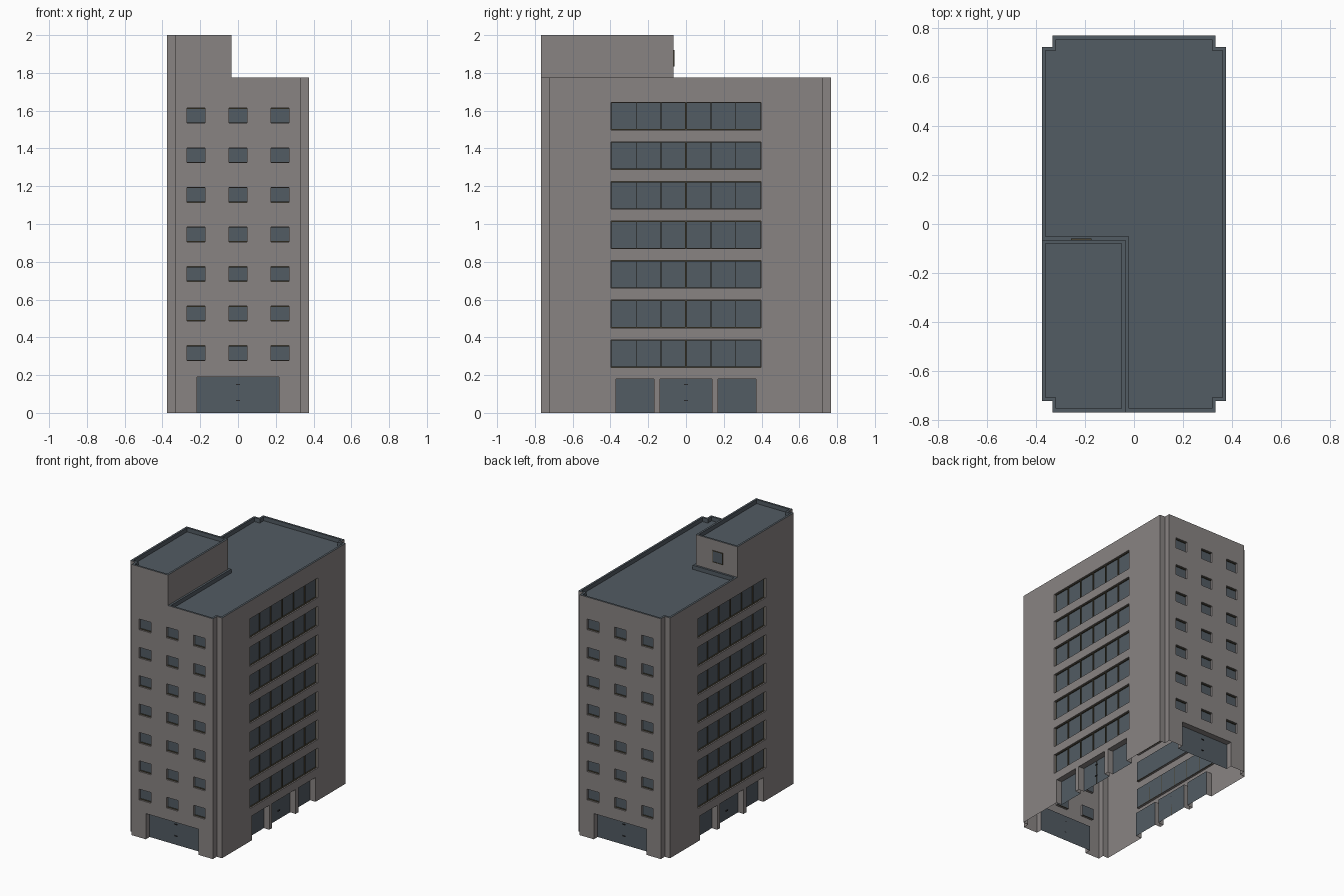
import bpy, bmesh
from mathutils import Vector

if "Cube" in bpy.data.objects:
    bpy.data.objects.remove(bpy.data.objects["Cube"])


def material(name, rgb):
    m = bpy.data.materials.new(name)
    m.diffuse_color = (*rgb, 1)
    m.use_nodes = True
    m.node_tree.nodes["Principled BSDF"].inputs["Base Color"].default_value = m.diffuse_color
    return m


WALL = material("warm_grey_wall", (0.25, 0.23, 0.225))
GLASS = material("blue_grey_glass", (0.085, 0.106, 0.125))
ROOF = material("blue_grey_roof", (0.085, 0.106, 0.125))
FRAME = material("olive_frame", (0.07, 0.06, 0.035))
HANDLE = material("dark_handle", (0.02, 0.02, 0.022))


class Part:
    """Collects quads and boxes, then becomes one object."""

    def __init__(self, name, mat):
        self.name, self.mat, self.bm = name, mat, bmesh.new()

    def face(self, pts):
        self.bm.faces.new([self.bm.verts.new(p) for p in pts])

    def box(self, P, u0, u1, d0, d1, z0, z1):
        c = [self.bm.verts.new(P(u, d, z)) for z in (z0, z1)
             for u, d in ((u0, d0), (u1, d0), (u1, d1), (u0, d1))]
        for f in ((3, 2, 1, 0), (4, 5, 6, 7), (0, 1, 5, 4),
                  (1, 2, 6, 5), (2, 3, 7, 6), (3, 0, 4, 7)):
            self.bm.faces.new([c[i] for i in f])

    def build(self):
        bmesh.ops.remove_doubles(self.bm, verts=self.bm.verts, dist=1e-5)
        me = bpy.data.meshes.new(self.name)
        self.bm.to_mesh(me)
        self.bm.free()
        me.materials.append(self.mat)
        bpy.context.collection.objects.link(bpy.data.objects.new(self.name, me))


walls = Part("outer_walls", WALL)
tower = Part("roof_tower_walls", WALL)
glass = Part("window_glass", GLASS)
doors = Part("door_glass", GLASS)
frames = Part("window_frames", FRAME)
handles = Part("door_handles", HANDLE)
main_roof = Part("main_roof_and_parapet", ROOF)
tower_roof = Part("tower_roof_and_parapet", ROOF)

X, Y, NX, NY = 0.375, 0.768, 0.332, 0.722      # outer size and corner notches
TX, TY = -0.035, -0.065                        # tower edges
H, TH = 1.775, 2.0
FLOORS, PITCH = 7, 0.2095

outline = [(-NX, -Y), (NX, -Y), (NX, -NY), (X, -NY), (X, NY), (NX, NY),
           (NX, Y), (-NX, Y), (-NX, NY), (-X, NY), (-X, -NY), (-NX, -NY)]
tower_outline = [(-NX, -Y), (TX, -Y), (TX, TY), (-X, TY), (-X, -NY), (-NX, -NY)]
roof_outline = [(TX, -Y)] + outline[1:10] + [(-X, TY), (TX, TY)]

# Openings: (kind, u0, u1, z0, z1, recess)
end_openings = [("end_door", -0.216, 0.216, 0, 0.19, 0.045)]
side_openings = [("side_door", a, b, 0, 0.18, 0.045)
                 for a, b in ((-0.37, -0.17), (-0.137, 0.137), (0.17, 0.37))]
for i in range(FLOORS):
    for c in (-0.222, 0, 0.222):
        end_openings.append(("window", c - 0.048, c + 0.048,
                             0.277 + i * PITCH, 0.356 + i * PITCH, 0.018))
    side_openings.append(("strip", -0.396, 0.396,
                          0.241 + i * PITCH, 0.387 + i * PITCH, 0.018))


def mapper(p, q):
    """Local wall coordinates: along, inward, up."""
    p, q = Vector((*p, 0)), Vector((*q, 0))
    d = (q - p).normalized()
    n, mid = Vector((-d.y, d.x, 0)), (p + q) / 2
    return (lambda u, dep, z: mid + d * u + n * dep + Vector((0, 0, z))), (q - p).length


def fill_opening(P, kind, u0, u1, z0, z1, r):
    # Reveals around the recess
    walls.face([P(u0, 0, z0), P(u0, r, z0), P(u0, r, z1), P(u0, 0, z1)])
    walls.face([P(u1, 0, z1), P(u1, r, z1), P(u1, r, z0), P(u1, 0, z0)])
    walls.face([P(u0, r, z1), P(u1, r, z1), P(u1, 0, z1), P(u0, 0, z1)])
    if z0 > 0:
        walls.face([P(u0, 0, z0), P(u1, 0, z0), P(u1, r, z0), P(u0, r, z0)])
    target = doors if "door" in kind else glass
    target.face([P(u0, r, z0), P(u1, r, z0), P(u1, r, z1), P(u0, r, z1)])
    t = 0.004
    if "door" in kind:
        if u0 < 0 < u1:                        # seam and handles on middle doors
            frames.box(P, -0.001, 0.001, r - 0.002, r, 0, z1)
            for z in (0.065, 0.15):
                handles.box(P, -0.01, 0.01, r - 0.006, r, z - 0.003, z + 0.003)
        return
    for z in (z0, z1 - t):                     # head and sill bars
        frames.box(P, u0, u1, r - 0.008, r, z, z + t)
    if kind == "strip":                        # mullions between six panes
        for k in range(7):
            u = u0 + (u1 - u0) * k / 6
            w = 0.004 if k == 3 else 0.002
            frames.box(P, max(u0, u - w), min(u1, u + w), r - 0.008, r, z0 + t, z1 - t)


def wall(p, q):
    P, length = mapper(p, q)
    ops = side_openings if length > 1 else end_openings if length > 0.5 else []
    us = sorted({-length / 2, length / 2} | {v for o in ops for v in o[1:3]})
    zs = sorted({0, H} | {v for o in ops for v in o[3:5]})
    for u0, u1 in zip(us, us[1:]):
        for z0, z1 in zip(zs, zs[1:]):
            u, z = (u0 + u1) / 2, (z0 + z1) / 2
            if not any(o[1] < u < o[2] and o[3] < z < o[4] for o in ops):
                walls.face([P(u0, 0, z0), P(u1, 0, z0), P(u1, 0, z1), P(u0, 0, z1)])
    for o in ops:
        fill_opening(P, *o)


def parapet(part, poly, top, thick=0.015, depth=0.03):
    """Rim, inner face and sunken roof deck of a right-angled outline."""
    n = len(poly)
    pts = [Vector((*p, top)) for p in poly]
    nrm = []
    for i in range(n):
        d = (pts[(i + 1) % n] - pts[i]).normalized()
        nrm.append(Vector((-d.y, d.x, 0)))
    inner = [pts[i] + (nrm[i - 1] + nrm[i]) * thick for i in range(n)]
    low = [p - Vector((0, 0, depth)) for p in inner]
    for i in range(n):
        j = (i + 1) % n
        part.face([pts[i], pts[j], inner[j], inner[i]])
        part.face([inner[i], inner[j], low[j], low[i]])
    part.face(low)


# Main block
for i, p in enumerate(outline):
    wall(p, outline[(i + 1) % len(outline)])
parapet(main_roof, roof_outline, H)

# Roof tower
for i, p in enumerate(tower_outline):
    q = tower_outline[(i + 1) % len(tower_outline)]
    tower.face([(*p, H), (*q, H), (*q, TH), (*p, TH)])
parapet(tower_roof, tower_outline, TH)

# Small window on the back of the tower, with a thin frame
P, _ = mapper((TX, TY), (-X, TY))
glass.box(P, -0.03, 0.05, -0.002, 0.0, 1.838, 1.918)
for z in (1.835, 1.917):
    frames.box(P, -0.032, 0.052, -0.005, 0, z, z + 0.004)
for u in (-0.032, 0.048):
    frames.box(P, u, u + 0.004, -0.005, 0, 1.839, 1.917)

for part in (walls, tower, glass, doors, frames, handles, main_roof, tower_roof):
    part.build()
